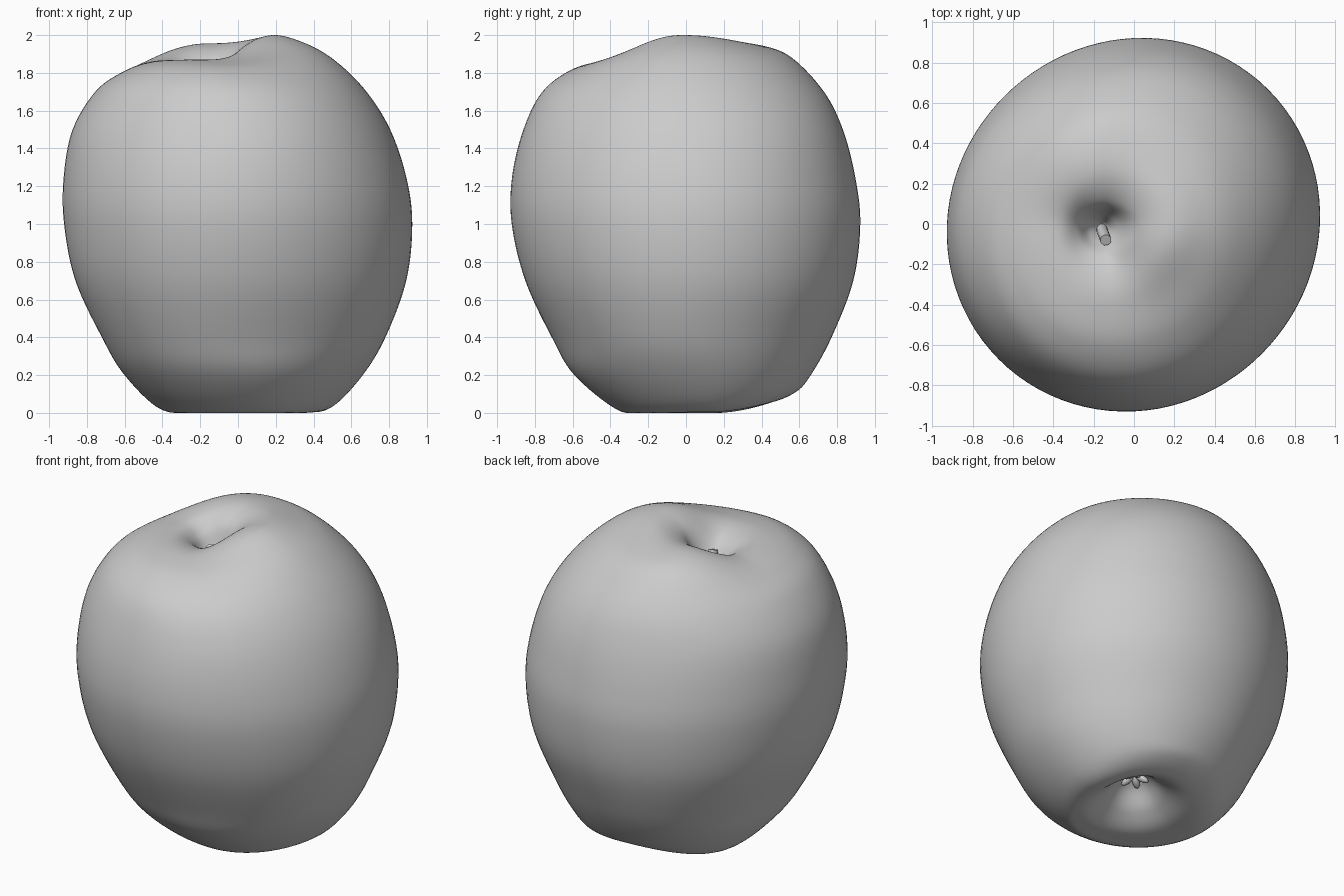
import bpy, bmesh, math
from mathutils import Vector

if "Cube" in bpy.data.objects:
    bpy.data.objects.remove(bpy.data.objects["Cube"])

SEG, SUB = 96, 8

# Profiles from the calyx, round the outside, down into the stem cavity: (extent, height)
right = [(.13, .22), (.20, .17), (.29, .07), (.39, .006), (.51, .04), (.66, .20), (.78, .4),
         (.89, .7), (.922, 1.0), (.89, 1.25), (.805, 1.5), (.68, 1.7), (.52, 1.86),
         (.36, 1.955), (.18, 2.0), (.02, 1.93), (-.08, 1.77), (-.13, 1.66)]
back = [(.15, .22), (.22, .18), (.32, .10), (.44, .057), (.58, .11), (.66, .20), (.77, .4),
        (.885, .7), (.922, 1.0), (.895, 1.25), (.83, 1.5), (.73, 1.7), (.56, 1.88),
        (.40, 1.945), (.24, 1.95), (.11, 1.88), (.05, 1.75), (.01, 1.66)]
left = [(.07, .22), (.0, .17), (-.09, .07), (-.22, .006), (-.41, .02), (-.60, .20), (-.72, .4),
        (-.86, .7), (-.92, 1.0), (-.922, 1.25), (-.875, 1.5), (-.755, 1.7), (-.62, 1.80),
        (-.48, 1.855), (-.36, 1.86), (-.28, 1.80), (-.23, 1.71), (-.19, 1.66)]
front = [(.09, .22), (.02, .17), (-.07, .07), (-.20, .0), (-.36, .015), (-.59, .20), (-.71, .4),
         (-.85, .7), (-.922, 1.0), (-.92, 1.25), (-.86, 1.5), (-.76, 1.7), (-.60, 1.82),
         (-.42, 1.865), (-.28, 1.865), (-.16, 1.82), (-.09, 1.74), (-.05, 1.66)]
# Leaning core line
core = [(.10, .12)] * 4 + [(.08, .1), (.04, .05)] + [(0, 0)] * 5 + [(-.04, -.01), (-.1, -.02)] \
    + [(-.15, -.02)] * 3 + [(-.16, -.02)] * 2


def smooth(points):
    """Catmull-Rom resampling of a list of 2D points."""
    p = [Vector(q) for q in points]
    p = [2 * p[0] - p[1]] + p + [2 * p[-1] - p[-2]]
    out = []
    for i in range(1, len(p) - 2):
        a, b, c, d = p[i - 1:i + 3]
        for k in range(SUB):
            t = k / SUB
            out.append(.5 * (2 * b + (c - a) * t + (2 * a - 5 * b + 4 * c - d) * t * t
                             + (3 * b - a - 3 * c + d) * t ** 3))
    return out + [p[-2]]


def finish(bm, name):
    bmesh.ops.recalc_face_normals(bm, faces=bm.faces)
    for f in bm.faces:
        f.smooth = True
    me = bpy.data.meshes.new(name)
    bm.to_mesh(me)
    bm.free()
    ob = bpy.data.objects.new(name, me)
    bpy.context.collection.objects.link(ob)
    return ob


# Fruit body: elliptical quadrants blended between the four profiles
bm = bmesh.new()
rings = []
for R, B, L, F, C in zip(*map(smooth, (right, back, left, front, core))):
    ring = []
    for j in range(SEG):
        th = 2 * math.pi * j / SEG
        c, s = math.cos(th), math.sin(th)
        px, py = (R if c >= 0 else L), (B if s >= 0 else F)
        a, b = abs(px[0] - C[0]), abs(py[0] - C[1])
        r = (1 + .022 * math.sin(2 * th)) / math.sqrt((c / a) ** 2 + (s / b) ** 2)
        z = px[1] * c * c + py[1] * s * s
        ring.append(bm.verts.new((C[0] + r * c, C[1] + r * s, max(z, 0))))
    rings.append(ring)
for lo, hi in zip(rings, rings[1:]):
    for j in range(SEG):
        k = (j + 1) % SEG
        bm.faces.new((lo[j], lo[k], hi[k], hi[j]))
for ring, z in ((rings[0], .235), (rings[-1], 1.63)):
    mid = sum((v.co for v in ring), Vector()) / SEG
    tip = bm.verts.new((mid.x, mid.y, z))
    for j in range(SEG):
        bm.faces.new((ring[j], ring[(j + 1) % SEG], tip))
finish(bm, "apple_body")

# Short stem leaning on the cavity wall
cu = bpy.data.curves.new("stem", 'CURVE')
cu.dimensions = '3D'
cu.bevel_depth = .028
cu.bevel_resolution = 4
cu.use_fill_caps = True
sp = cu.splines.new('POLY')
path = [(-.16, -.02, 1.62), (-.155, -.04, 1.70), (-.145, -.065, 1.76), (-.14, -.08, 1.80)]
sp.points.add(len(path) - 1)
for pt, co in zip(sp.points, path):
    pt.co = (*co, 1)
sp.use_smooth = True
bpy.context.collection.objects.link(bpy.data.objects.new("stem", cu))

# Shrivelled sepals in the bottom hollow
for i in range(5):
    a = 2 * math.pi * i / 5
    bm = bmesh.new()
    bmesh.ops.create_icosphere(bm, subdivisions=2, radius=1)
    ob = finish(bm, f"sepal_{i + 1}")
    ob.scale = (.045, .022, .02)
    ob.location = (.10 + .045 * math.cos(a), .12 + .045 * math.sin(a), .19)
    ob.rotation_euler = (0, .5, a)
